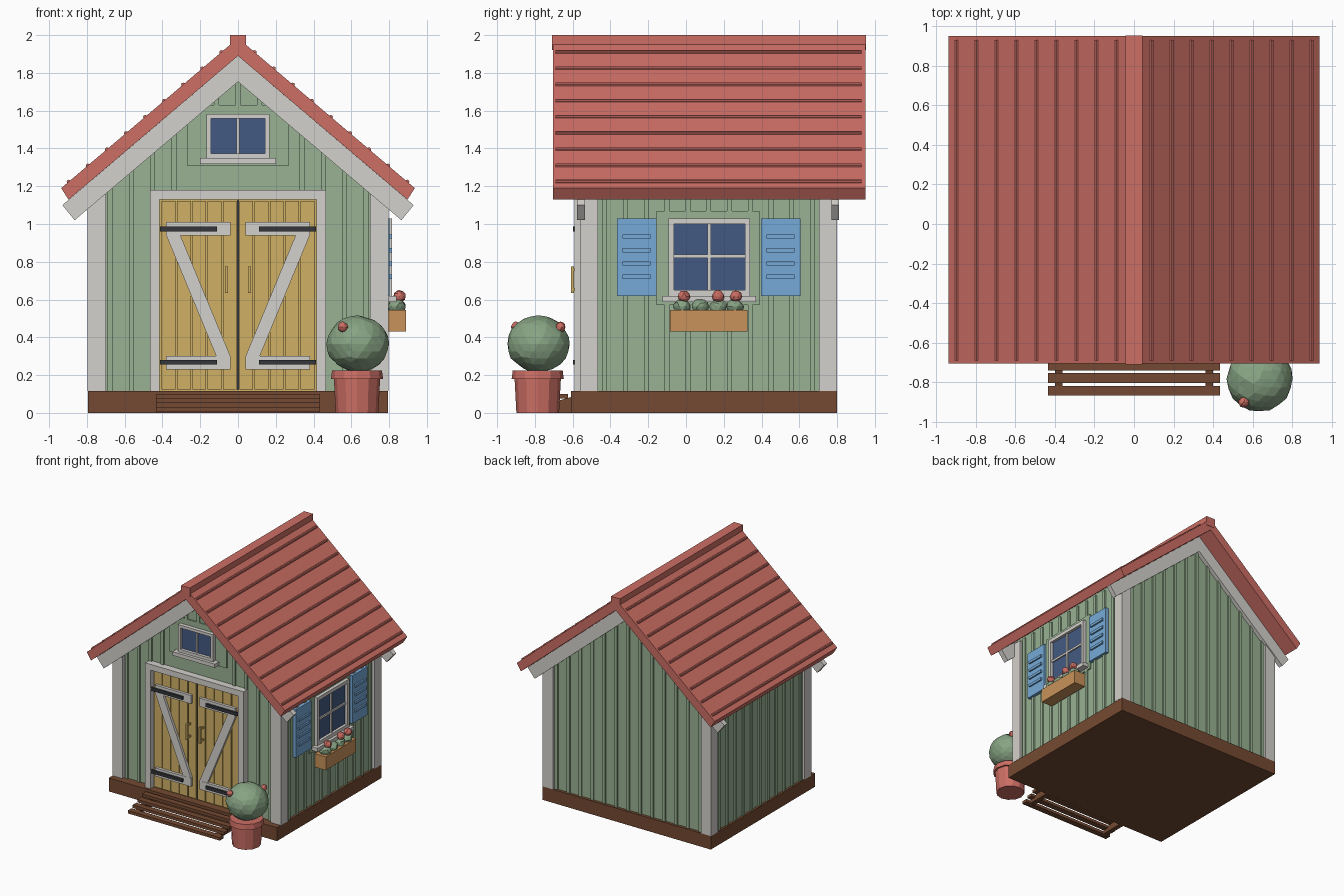
import bpy, bmesh, math, random
from mathutils import Vector, Matrix

random.seed(4)
if "Cube" in bpy.data.objects:
    bpy.data.objects.remove(bpy.data.objects["Cube"])


def material(name, r, g, b):
    # Display values are converted to linear
    lin = [((c / 255 + 0.055) / 1.055) ** 2.4 for c in (r, g, b)] + [1]
    m = bpy.data.materials.new(name)
    m.use_nodes = True
    m.diffuse_color = lin
    m.node_tree.nodes["Principled BSDF"].inputs["Base Color"].default_value = lin
    return m


TRIM = material("off_white_trim", 212, 209, 204)
GREEN = material("wall_green", 152, 178, 146)
RED = material("roof_red", 204, 110, 100)
YELLOW = material("door_yellow", 208, 176, 100)
BLUE = material("shutter_blue", 118, 170, 215)
GLASS = material("window_glass", 68, 90, 130)
BROWN = material("dark_wood", 116, 74, 50)
WOOD = material("planter_wood", 200, 146, 90)
LEAF = material("foliage", 136, 164, 132)
IRON = material("black_iron", 52, 54, 58)


def finish(name, mat, bm):
    bmesh.ops.recalc_face_normals(bm, faces=bm.faces)
    me = bpy.data.meshes.new(name)
    bm.to_mesh(me)
    bm.free()
    me.materials.append(mat)
    ob = bpy.data.objects.new(name, me)
    bpy.context.collection.objects.link(ob)
    return ob


def boxes(name, mat, items):
    """One object made of boxes given as (x0, x1, y0, y1, z0, z1)."""
    bm = bmesh.new()
    for x0, x1, y0, y1, z0, z1 in items:
        centre = Vector((x0 + x1, y0 + y1, z0 + z1)) / 2
        size = Matrix.Diagonal((abs(x1 - x0), abs(y1 - y0), abs(z1 - z0), 1))
        bmesh.ops.create_cube(bm, size=1, matrix=Matrix.Translation(centre) @ size)
    return finish(name, mat, bm)


def prisms(name, mat, outlines, y0, y1):
    """Outlines in the XZ plane, extruded along Y."""
    bm = bmesh.new()
    for pts in outlines:
        f = bm.faces.new([bm.verts.new((x, y0, z)) for x, z in pts])
        ext = bmesh.ops.extrude_face_region(bm, geom=[f])["geom"]
        bmesh.ops.translate(bm, vec=(0, y1 - y0, 0),
                            verts=[v for v in ext if isinstance(v, bmesh.types.BMVert)])
    return finish(name, mat, bm)


def mirrored(pts):
    return [pts, [(-x, z) for x, z in pts]]


def balls(name, mat, items, detail=2, lump=0.0, squash=1.0):
    """Lumpy spheres given as (x, y, z, radius)."""
    bm = bmesh.new()
    for x, y, z, r in items:
        new = bmesh.ops.create_icosphere(bm, subdivisions=detail, radius=r)["verts"]
        for v in new:
            v.co *= 1 + random.uniform(-lump, lump)
            v.co.z *= squash
            v.co += Vector((x, y, z))
    return finish(name, mat, bm)


SLOPE, APEX = 0.849, 1.89
FRONT, BACK, SIDE = -0.53, 0.775, 0.775


def under(x):
    return APEX - SLOPE * abs(x)


# Base and wall body
boxes("base", BROWN, [(-0.795, 0.795, -0.61, 0.80, 0, 0.115)])
prisms("walls", GREEN, [[(-SIDE, 0.1), (SIDE, 0.1), (SIDE, under(SIDE)),
                         (0, APEX), (-SIDE, under(SIDE))]], FRONT, BACK)

# Vertical battens, skipping door and windows
front, back, sides = [], [], []
for i in range(-6, 7):
    x = i * 0.113
    low = 0.115
    if abs(x) < 0.47:
        low = 1.18
    if abs(x) < 0.27:
        low = 1.63
    top = under(abs(x) + 0.015)
    front.append((x - 0.013, x + 0.013, FRONT - 0.012, FRONT, low, top))
    back.append((x - 0.013, x + 0.013, BACK, BACK + 0.012, 0.115, top))
for i in range(-5, 6):
    y = 0.12 + i * 0.11
    left = (-SIDE - 0.012, -SIDE, y - 0.013, y + 0.013)
    right = (SIDE, SIDE + 0.012, y - 0.013, y + 0.013)
    sides.append(left + (0.115, 1.21))
    if abs(y - 0.12) < 0.27:
        sides += [right + (0.115, 0.57), right + (1.07, 1.21)]
    else:
        sides.append(right + (0.115, 1.21))
boxes("front_battens", GREEN, front)
boxes("back_battens", GREEN, back)
boxes("side_battens", GREEN, sides)
boxes("window_panel", GREEN, [(SIDE, SIDE + 0.012, -0.155, 0.39, 0.57, 1.07)])
boxes("gable_panel", GREEN, [(-0.27, 0.27, FRONT - 0.012, FRONT, 1.31, 1.63)])

# Corner posts
boxes("corner_posts", TRIM, [(s * 0.70, s * 0.797, y, y + 0.095, 0.115, 1.2)
                             for s in (-1, 1) for y in (-0.56, 0.705)])

# Roof slabs, ridge cap and seams
slab = [(0, APEX), (0.897, under(0.897)), (0.936, 1.19), (0, 1.19 + SLOPE * 0.936)]
prisms("roof", RED, mirrored(slab), -0.705, 0.95)
boxes("ridge_cap", RED, [(-0.042, 0.042, -0.71, 0.953, 1.92, 2.0)])
bm = bmesh.new()
for s in (-1, 1):
    for i in range(9):
        x = 0.088 + i * 0.101
        spot = Matrix.Translation((s * x, 0.12, 1.984 - SLOPE * x))
        bmesh.ops.create_cone(bm, cap_ends=True, segments=8, radius1=0.011, radius2=0.011,
                              depth=1.62, matrix=spot @ Matrix.Rotation(math.pi / 2, 4, 'X'))
finish("roof_seams", RED, bm)

# Gable boards
board = [(0, APEX), (0.93, 1.10), (0.865, 1.02), (0, 1.753)]
prisms("front_gable_boards", TRIM, mirrored(board), -0.578, -0.535)
prisms("back_gable_boards", TRIM, mirrored(board), 0.77, 0.81)

# Double door with frame, planks, braces, hinges and handles
boxes("door_frame", TRIM, [(s * 0.415, s * 0.465, -0.59, FRONT, 0.115, 1.18) for s in (-1, 1)]
      + [(-0.465, 0.465, -0.59, FRONT, 1.13, 1.18)])
boxes("door_backing", YELLOW, [(-0.415, 0.415, -0.543, FRONT, 0.115, 1.13)])
boxes("door_planks", YELLOW, [(s * (0.007 + i * 0.081), s * (0.08 + i * 0.081), -0.557, -0.54, 0.125, 1.122)
                              for s in (-1, 1) for i in range(5)])
boxes("door_gap", IRON, [(-0.006, 0.006, -0.547, -0.54, 0.12, 1.128)])
boxes("door_rails", TRIM, [(s * 0.04, s * 0.38, -0.58, -0.555, z, z + 0.072)
                           for s in (-1, 1) for z in (0.23, 0.938)])
prisms("door_braces", TRIM, mirrored([(0.38, 0.94), (0.305, 0.94), (0.04, 0.30), (0.115, 0.30)]),
       -0.578, -0.555)
boxes("hinges", IRON, [(s * 0.11, s * 0.412, -0.597, -0.578, z, z + 0.026)
                       for s in (-1, 1) for z in (0.255, 0.96)])
boxes("handles", YELLOW, [(s * 0.053, s * 0.069, -0.61, -0.592, 0.635, 0.775) for s in (-1, 1)]
      + [(s * 0.055, s * 0.067, -0.595, -0.555, z, z + 0.015) for s in (-1, 1) for z in (0.645, 0.75)])

# Gable window
boxes("gable_glass", GLASS, [(-0.15, 0.15, -0.55, FRONT, 1.37, 1.565)])
boxes("gable_window_frame", TRIM, [(s * 0.143, s * 0.167, -0.575, FRONT, 1.35, 1.58) for s in (-1, 1)]
      + [(-0.167, 0.167, -0.575, FRONT, z, z + 0.024) for z in (1.35, 1.558)]
      + [(-0.007, 0.007, -0.56, FRONT, 1.36, 1.57)])
boxes("gable_sill", TRIM, [(-0.2, 0.2, -0.6, FRONT, 1.318, 1.35)])

# Side window
boxes("side_glass", GLASS, [(SIDE, 0.792, -0.075, 0.325, 0.63, 1.02)])
boxes("side_window_frame", TRIM, [(SIDE, 0.815, y, y + 0.028, 0.62, 1.03) for y in (-0.092, 0.312)]
      + [(SIDE, 0.815, -0.092, 0.34, z, z + 0.03) for z in (0.62, 1.0)]
      + [(SIDE, 0.803, 0.114, 0.132, 0.63, 1.02), (SIDE, 0.803, -0.08, 0.33, 0.82, 0.838)])
boxes("side_sill", TRIM, [(SIDE, 0.84, -0.125, 0.37, 0.588, 0.62)])

# Shutters with slats
edges = (-0.365, 0.397)
boxes("shutters", BLUE, [(SIDE, 0.803, y, y + 0.208, 0.62, 1.03) for y in edges])
boxes("shutter_slats", BLUE, [(0.8, 0.816, y + 0.03, y + 0.178, z, z + 0.022)
                              for y in edges for z in (0.71, 0.78, 0.85, 0.922)])

# Flower box
boxes("planter", WOOD, [(0.785, 0.89, -0.085, 0.325, 0.43, 0.545)])
balls("planter_leaves", LEAF, [(0.84, y, 0.562, 0.047) for y in (-0.02, 0.075, 0.17, 0.26)],
      lump=0.08, squash=0.85)
balls("planter_flowers", RED, [(0.855, y, 0.617, 0.032) for y in (-0.01, 0.17, 0.265)], lump=0.08)

# Steps: four slats going down, on two carriers
boxes("steps", BROWN, [(-0.435, 0.435, -0.675 - i * 0.064, -0.625 - i * 0.064,
                        0.075 - i * 0.023, 0.1 - i * 0.023) for i in range(4)])
bm = bmesh.new()
for x in (-0.38, 0.38):
    pts = [(-0.605, 0), (-0.85, 0), (-0.85, 0.015), (-0.605, 0.085)]
    for s in (-0.02, 0.02):
        bm.faces.new([bm.verts.new((x + s, y, z)) for y, z in pts])
    bmesh.ops.bridge_loops(bm, edges=[e for e in bm.edges if e.is_boundary])
finish("step_carriers", BROWN, bm)

# Potted bush
bm = bmesh.new()
for z0, z1, r0, r1 in ((0, 0.19, 0.113, 0.123), (0.18, 0.225, 0.138, 0.132)):
    bmesh.ops.create_cone(bm, cap_ends=True, segments=12, radius1=r0, radius2=r1, depth=z1 - z0,
                          matrix=Matrix.Translation((0.63, -0.785, (z0 + z1) / 2)))
finish("pot", RED, bm)
balls("bush", LEAF, [(0.635, -0.782, 0.365, 0.165)], detail=3, lump=0.025, squash=0.9)
balls("bush_flowers", RED, [(0.555, -0.9, 0.455, 0.027), (0.71, -0.665, 0.455, 0.027)], lump=0.08)
